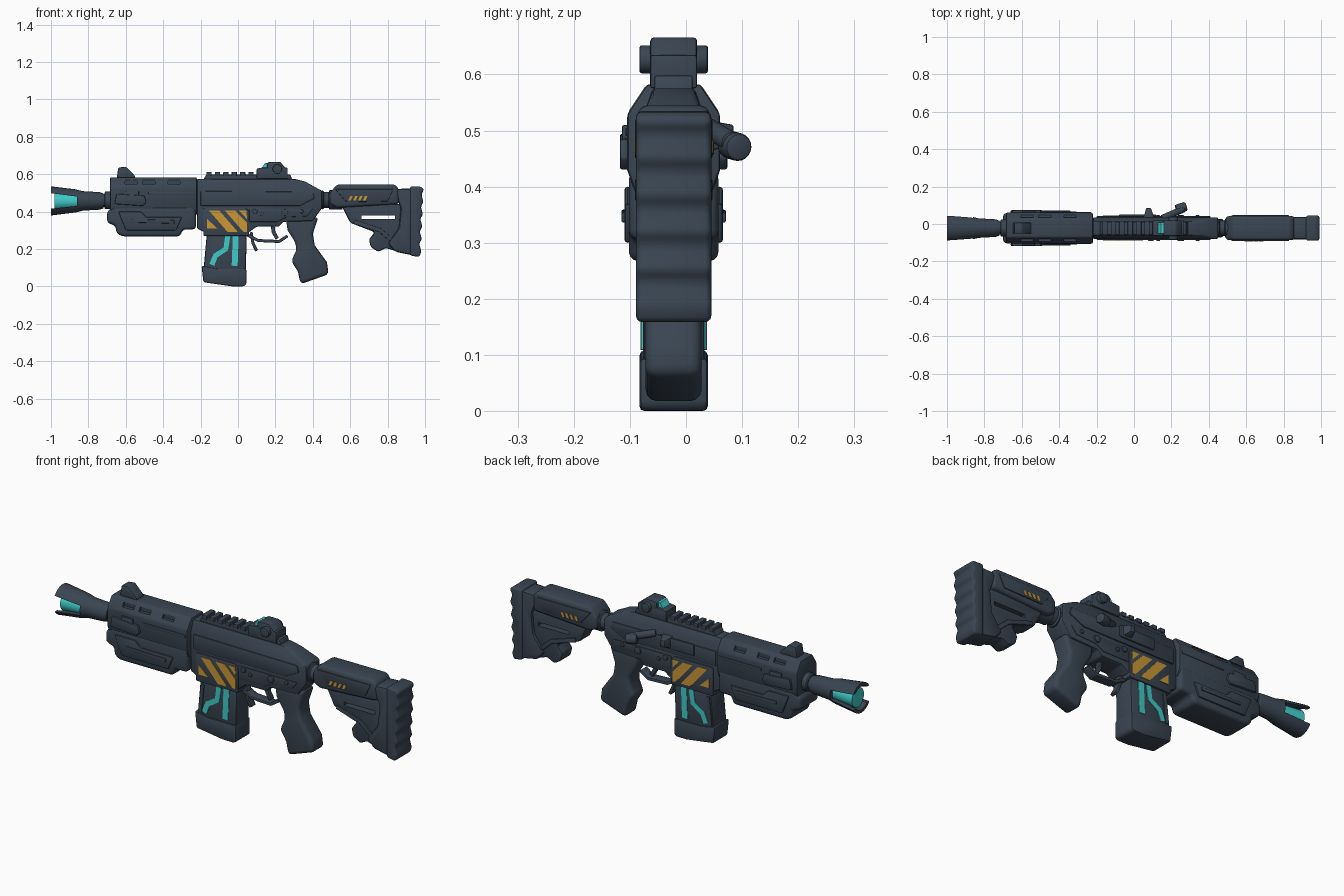
import bpy, bmesh, math
from mathutils import Vector

Y = -0.022   # centre plane of the rifle


def material(name, col):
    m = bpy.data.materials.new(name)
    m.diffuse_color = (*col, 1)
    return m


STEEL = material("blue_grey_steel", (0.042, 0.060, 0.085))
CYAN = material("glow_cyan", (0.05, 0.60, 0.58))
AMBER = material("amber_paint", (0.58, 0.31, 0.035))


def finish(name, bm, mat, bevel=0.0, seg=2):
    bmesh.ops.recalc_face_normals(bm, faces=bm.faces)
    me = bpy.data.meshes.new(name)
    bm.to_mesh(me)
    bm.free()
    me.materials.append(mat)
    ob = bpy.data.objects.new(name, me)
    bpy.context.collection.objects.link(ob)
    if bevel:
        b = ob.modifiers.new("bevel", 'BEVEL')
        b.width, b.segments, b.limit_method = bevel, seg, 'ANGLE'
    return ob


def loft(name, a, b, mat, bevel, seg, taper=None):
    bm = bmesh.new()
    va, vb = [bm.verts.new(p) for p in a], [bm.verts.new(p) for p in b]
    bm.faces.new(va)
    bm.faces.new(vb)
    for i in range(len(a)):
        j = (i + 1) % len(a)
        bm.faces.new((va[i], va[j], vb[j], vb[i]))
    if taper:      # narrow everything above a height
        z, k = taper
        bmesh.ops.bisect_plane(bm, geom=bm.verts[:] + bm.edges[:] + bm.faces[:],
                               plane_co=(0, 0, z), plane_no=(0, 0, 1))
        for v in bm.verts:
            if v.co.z > z + 1e-4:
                v.co.y = Y + (v.co.y - Y) * k
    return finish(name, bm, mat, bevel, seg)


def side(name, pts, half, bevel=0.008, mat=STEEL, seg=2, taper=None):
    """Side profile (x, z) extruded evenly across the width."""
    return loft(name, [(x, Y - half, z) for x, z in pts],
                [(x, Y + half, z) for x, z in pts], mat, bevel, seg, taper)


def plates(name, pts, half, t=0.006, mat=STEEL, bevel=0.0):
    """The same flat plate on both flanks, standing t proud of half."""
    for s, tag in ((-1, "front"), (1, "back")):
        loft(f"{name}_{tag}", [(x, Y + s * (half - 0.003), z) for x, z in pts],
             [(x, Y + s * (half + t), z) for x, z in pts], mat, bevel, 2)


def box(x0, x1, z0, z1):
    return [(x0, z0), (x1, z0), (x1, z1), (x0, z1)]


def ribbon(path, w):
    """Constant-width outline around an open path."""
    l, r = [], []
    for i, p in enumerate(path):
        a, b = Vector(path[max(i - 1, 0)]), Vector(path[min(i + 1, len(path) - 1)])
        d = (b - a).normalized()
        n = Vector((-d.y, d.x)) * w / 2
        l.append(tuple(Vector(p) + n))
        r.append(tuple(Vector(p) - n))
    return l + r[::-1]


def lathe(name, prof, z, mat=STEEL, n=24):
    """Revolve (x, r) points about an axis along x."""
    bm = bmesh.new()
    rings = [[bm.verts.new((x, Y + r * math.cos(2 * math.pi * i / n), z + r * math.sin(2 * math.pi * i / n)))
              for i in range(n)] for x, r in prof]
    for a, b in zip(rings, rings[1:]):
        for i in range(n):
            bm.faces.new((a[i], a[(i + 1) % n], b[(i + 1) % n], b[i]))
    bm.faces.new(rings[0])
    bm.faces.new(rings[-1])
    return finish(name, bm, mat)


def rod(name, p, q, r, bevel=0.004):
    p, q = Vector(p), Vector(q)
    d = q - p
    bm = bmesh.new()
    bmesh.ops.create_cone(bm, cap_ends=True, segments=20, radius1=r, radius2=r, depth=d.length)
    bm.transform(d.to_track_quat('Z', 'Y').to_matrix().to_4x4())
    bmesh.ops.translate(bm, verts=bm.verts, vec=(p + q) / 2)
    return finish(name, bm, STEEL, bevel)


cutters = []


def cut(ob, cutter):
    m = ob.modifiers.new("cut", 'BOOLEAN')
    m.object, m.operation, m.solver = cutter, 'DIFFERENCE', 'EXACT'
    cutter.hide_render = True
    cutters.append(cutter)


# Muzzle flare with side notches and glowing core
flare = lathe("muzzle_flare", [(-0.87, 0.03), (-1.0, 0.062), (-1.0, 0.078), (-0.87, 0.062), (-0.83, 0.052),
                               (-0.74, 0.047), (-0.72, 0.04)], 0.457)
cut(flare, side("notch_cutter", [(-1.05, 0.505), (-1.05, 0.41), (-0.86, 0.43), (-0.86, 0.48)], 0.2, 0))
lathe("muzzle_core", [(-0.98, 0.05), (-0.86, 0.04), (-0.84, 0.02)], 0.454, CYAN)
lathe("barrel", [(-0.75, 0.035), (-0.6, 0.035)], 0.46)
lathe("barrel_nut", [(-0.715, 0.04), (-0.71, 0.046), (-0.67, 0.046)], 0.46)

# Upper handguard, faceted section with vent slots
sec = [(0.048, 0.583), (0.083, 0.53), (0.083, 0.43), (0.065, 0.38)]
sec = sec + [(-y, z) for y, z in sec[::-1]]
guard = loft("upper_handguard", [(-0.685, Y + y, z) for y, z in sec], [(-0.22, Y + y, z) for y, z in sec],
             STEEL, 0.008, 2)
for x in (-0.575, -0.48, -0.345):
    for s in (-1, 1):
        c = side("slot_cutter", box(x - 0.03, x + 0.035, 0.548, 0.568), 0.02, 0)
        c.location.y = s * 0.073
        cut(guard, c)
side("front_sight", [(-0.65, 0.57), (-0.64, 0.635), (-0.60, 0.64), (-0.55, 0.59), (-0.55, 0.57)], 0.03, 0.006)
plates("guard_side_box", [(-0.66, 0.44), (-0.51, 0.43), (-0.49, 0.45), (-0.50, 0.485), (-0.65, 0.495)], 0.083,
       0.013, bevel=0.005)
plates("guard_side_button", box(-0.60, -0.53, 0.45, 0.51), 0.083, 0.009, bevel=0.004)
plates("guard_long_rib", box(-0.48, -0.23, 0.49, 0.505), 0.081, 0.005, bevel=0.003)

# Lower foregrip
side("foregrip", [(-0.66, 0.43), (-0.70, 0.40), (-0.70, 0.34), (-0.655, 0.325), (-0.65, 0.285), (-0.62, 0.267),
                  (-0.31, 0.267), (-0.295, 0.305), (-0.225, 0.305), (-0.225, 0.43)], 0.08, 0.022, seg=3)
plates("foregrip_panel", [(-0.64, 0.40), (-0.60, 0.30), (-0.33, 0.30), (-0.30, 0.37), (-0.49, 0.37), (-0.52, 0.40)],
       0.079, 0.009, bevel=0.006)
plates("foregrip_groove_bar", ribbon([(-0.57, 0.35), (-0.34, 0.345)], 0.018), 0.087, 0.006, bevel=0.003)

# Receiver
side("receiver", [(-0.22, 0.575), (0.30, 0.575), (0.36, 0.56), (0.45, 0.51), (0.45, 0.42), (0.40, 0.35),
                  (0.24, 0.345), (0.22, 0.32), (0.10, 0.32), (0.06, 0.29), (-0.18, 0.29), (-0.22, 0.31)],
     0.058, 0.008, taper=(0.515, 0.66))
plates("upper_receiver_plate", [(-0.20, 0.43), (0.33, 0.43), (0.41, 0.47), (0.40, 0.505), (-0.20, 0.51)], 0.057,
       0.007, bevel=0.004)
plates("lower_receiver_plate", [(0.06, 0.345), (0.21, 0.345), (0.26, 0.37), (0.37, 0.375), (0.40, 0.415),
                                (0.06, 0.415)], 0.057, 0.004, bevel=0.003)
side("magazine_well", [(-0.185, 0.27), (0.06, 0.27), (0.06, 0.40), (0.04, 0.42), (-0.185, 0.42)], 0.064, 0.006)
for x, z, r in ((0.25, 0.395, 0.018), (0.13, 0.385, 0.01), (0.34, 0.40, 0.01), (0.09, 0.40, 0.014)):
    rod("receiver_pin", (x, Y - 0.069, z), (x, Y + 0.069, z), r, 0.003)

# Amber hazard stripes on the magazine well
for i, p in enumerate((
        [(-0.165, 0.36), (-0.11, 0.31), (-0.165, 0.31)],
        [(-0.155, 0.405), (-0.10, 0.405), (0.0, 0.29), (-0.055, 0.29)],
        [(-0.07, 0.405), (-0.015, 0.405), (0.048, 0.34), (0.048, 0.29), (0.03, 0.29)],
        [(0.005, 0.405), (0.045, 0.405), (0.048, 0.36)])):
    plates(f"hazard_stripe_{i}", p, 0.064, 0.003, AMBER)

# Magazine with glowing channels
side("magazine", [(-0.165, 0.30), (0.047, 0.30), (0.042, 0.08), (-0.185, 0.08)], 0.055, 0.01)
side("magazine_base", [(-0.195, 0.11), (-0.11, 0.095), (0.045, 0.095), (0.045, 0.01), (0.03, 0.0), (-0.03, 0.0),
                       (-0.185, 0.022)], 0.061, 0.012)
plates("magazine_rib", ribbon([(-0.15, 0.26), (-0.165, 0.11)], 0.02), 0.055, 0.004)
plates("glow_channel_bent", ribbon([(-0.055, 0.27), (-0.065, 0.20), (-0.12, 0.165), (-0.14, 0.115)], 0.028),
       0.055, 0.003, CYAN)
plates("glow_channel_straight", ribbon([(-0.012, 0.27), (-0.018, 0.11)], 0.032), 0.055, 0.003, CYAN)

# Trigger group and pistol grip
side("trigger_guard", ribbon([(0.05, 0.275), (0.11, 0.245), (0.22, 0.24), (0.265, 0.27)], 0.016), 0.025, 0.003)
side("trigger", ribbon([(0.185, 0.33), (0.19, 0.29), (0.21, 0.255)], 0.02), 0.012, 0.003)
side("magazine_release", ribbon([(0.07, 0.29), (0.08, 0.23), (0.10, 0.19)], 0.016), 0.018, 0.003)
side("pistol_grip", [(0.255, 0.37), (0.265, 0.30), (0.31, 0.23), (0.31, 0.19), (0.285, 0.135), (0.32, 0.08),
                     (0.335, 0.012), (0.485, 0.065), (0.475, 0.13), (0.41, 0.22), (0.40, 0.28), (0.43, 0.37)],
     0.05, 0.02, seg=3)

# Top rail
side("top_rail", [(-0.185, 0.57), (-0.17, 0.598), (0.28, 0.598), (0.29, 0.57)], 0.034, 0.004)
for i in range(6):
    x = -0.155 + i * 0.045
    side("rail_tooth", box(x - 0.014, x + 0.014, 0.59, 0.612), 0.038, 0.003)

# Red-dot style sight
side("sight_base", [(0.10, 0.575), (0.10, 0.63), (0.13, 0.635), (0.265, 0.635), (0.265, 0.575)], 0.042, 0.005)
side("sight_hood", [(0.155, 0.62), (0.155, 0.66), (0.17, 0.666), (0.225, 0.666), (0.262, 0.625), (0.262, 0.60)],
     0.042, 0.007)
side("sight_lens", [(0.125, 0.63), (0.145, 0.66), (0.158, 0.66), (0.158, 0.63)], 0.029, 0, CYAN)
rod("sight_knobs", (0.21, Y - 0.061, 0.627), (0.21, Y + 0.061, 0.627), 0.025)

# Bolt handle, port cover and case deflector on the far flank
loft("port_cover", [(x, Y + 0.06, z) for x, z in box(-0.08, 0.12, 0.455, 0.515)],
     [(x, Y + 0.072, z) for x, z in box(-0.08, 0.12, 0.455, 0.515)], STEEL, 0.005, 2)
loft("case_deflector", [(0.05, 0.03, 0.46), (0.11, 0.03, 0.46), (0.11, 0.03, 0.52), (0.05, 0.03, 0.52)],
     [(0.065, 0.085, 0.475), (0.09, 0.085, 0.475), (0.09, 0.085, 0.51), (0.065, 0.085, 0.51)], STEEL, 0.004, 2)
rod("bolt_arm", (0.15, 0.03, 0.51), (0.265, 0.08, 0.48), 0.018)
rod("bolt_knob", (0.225, 0.078, 0.475), (0.28, 0.095, 0.47), 0.025, 0.008)

# Stock
lathe("buffer_tube", [(0.42, 0.045), (0.455, 0.05), (0.46, 0.042), (0.485, 0.042), (0.49, 0.052), (0.56, 0.052)],
      0.462)
side("cheek_rest", [(0.49, 0.50), (0.53, 0.545), (0.84, 0.545), (0.86, 0.52), (0.86, 0.44), (0.53, 0.42),
                    (0.49, 0.44)], 0.064, 0.018, seg=3)
plates("cheek_panel", [(0.52, 0.52), (0.83, 0.52), (0.80, 0.455), (0.58, 0.45)], 0.063, 0.006, bevel=0.003)
strut = side("stock_strut", [(0.55, 0.44), (0.88, 0.44), (0.88, 0.20), (0.84, 0.19), (0.79, 0.205), (0.75, 0.185),
                             (0.71, 0.21), (0.70, 0.25), (0.73, 0.29), (0.60, 0.34)], 0.045, 0.01)
cut(strut, side("slit_cutter", box(0.66, 0.84, 0.36, 0.378), 0.2, 0))
plates("strut_rib", ribbon([(0.62, 0.345), (0.76, 0.30), (0.84, 0.23)], 0.022), 0.044, 0.008, bevel=0.003)
for i in range(4):   # short amber dashes
    x = 0.59 + i * 0.026
    plates(f"stock_dash_{i}", [(x, 0.46), (x + 0.014, 0.46), (x + 0.024, 0.483), (x + 0.01, 0.483)], 0.069, 0.002, AMBER)

# Butt with scalloped rear edge
side("butt_block", [(0.83, 0.52), (0.94, 0.525), (0.94, 0.165), (0.84, 0.185), (0.80, 0.23), (0.86, 0.31),
                    (0.87, 0.42)], 0.06, 0.015)
rear = []
for i in range(6):
    z = 0.525 - i * 0.066
    rear += [(0.995 - i * 0.003, z - 0.008), (0.98 - i * 0.003, z - 0.032)]
side("butt_pad", [(0.92, 0.535), (0.98, 0.533)] + rear[:-1] + [(0.97, 0.157), (0.92, 0.165)], 0.067, 0.022, seg=3)

# Bake modifiers, drop cutters, shade
bpy.ops.object.select_all(action='SELECT')
bpy.context.view_layer.objects.active = guard
bpy.ops.object.convert(target='MESH')
for c in cutters:
    bpy.data.objects.remove(c)
bpy.ops.object.shade_smooth_by_angle(angle=math.radians(32))
